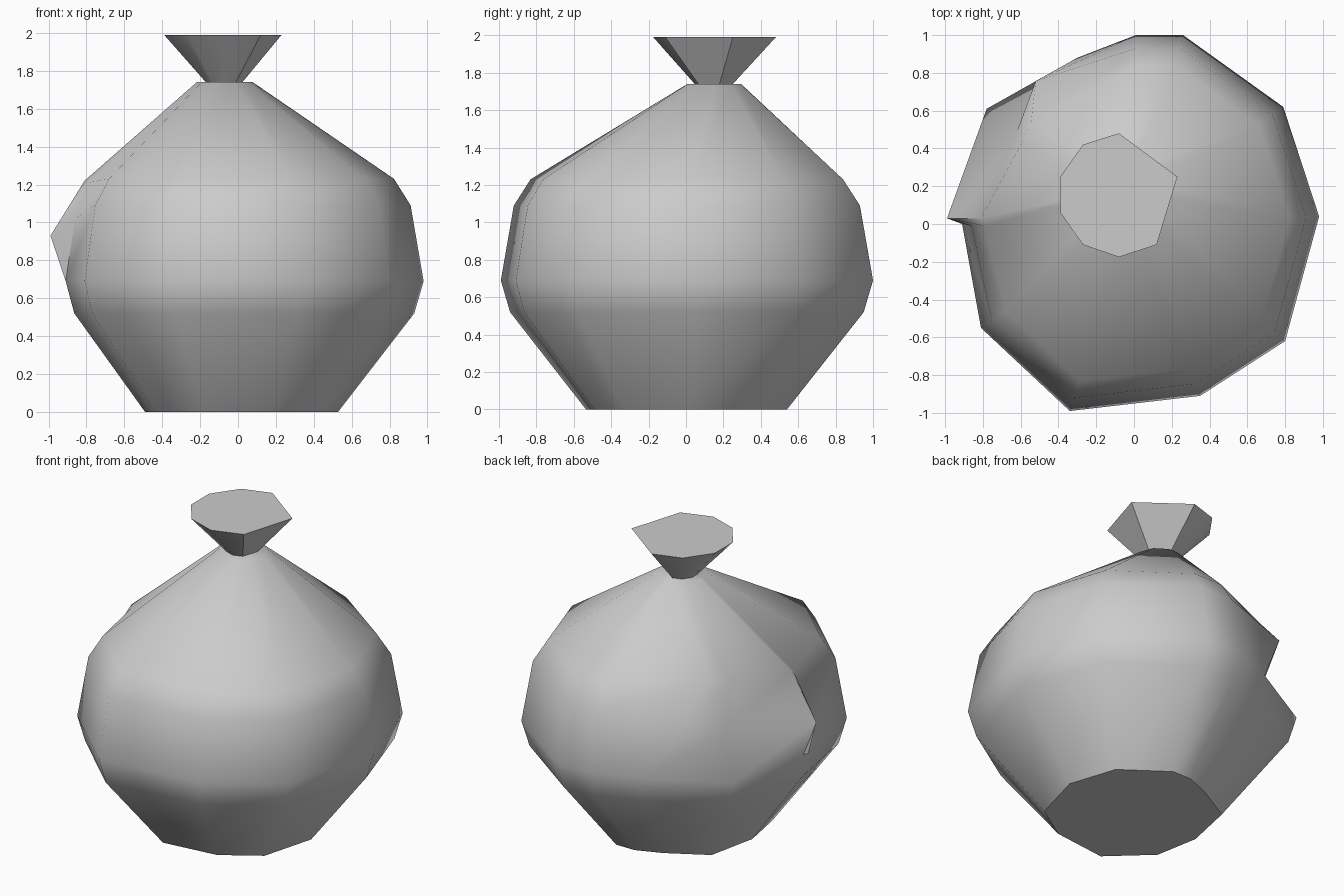
import bpy, bmesh, math

if "Cube" in bpy.data.objects:
    bpy.data.objects.remove(bpy.data.objects["Cube"])


def loft(name, rings, angle):
    """Skin a list of equal-length vertex rings and cap both ends."""
    bm = bmesh.new()
    vr = [[bm.verts.new(p) for p in ring] for ring in rings]
    n = len(vr[0])
    for a, b in zip(vr, vr[1:]):
        for i in range(n):
            j = (i + 1) % n
            bm.faces.new((a[i], a[j], b[j], b[i]))
    bm.faces.new(vr[0][::-1])
    bm.faces.new(vr[-1])
    bmesh.ops.recalc_face_normals(bm, faces=bm.faces)
    me = bpy.data.meshes.new(name)
    bm.to_mesh(me)
    bm.free()
    ob = bpy.data.objects.new(name, me)
    bpy.context.collection.objects.link(ob)
    bpy.ops.object.select_all(action='DESELECT')
    ob.select_set(True)
    bpy.context.view_layer.objects.active = ob
    bpy.ops.object.shade_smooth_by_angle(angle=math.radians(angle))
    return ob


# Sack body: widest outline, counter-clockwise from the right
rim = [(0.98, 0.04), (0.79, 0.62), (0.26, 1.0), (0.01, 1.0), (-0.30, 0.88),
       (-0.78, 0.61), (-0.90, 0.04), (-0.91, 0.0), (-0.81, -0.55),
       (-0.34, -0.99), (0.35, -0.91), (0.80, -0.62)]
levels = [(0.0, 0.54), (0.52, 0.95), (0.69, 1.0), (1.09, 0.93), (1.23, 0.84)]
rings = [[(x * s, y * s, z) for x, y in rim] for z, s in levels]

# Folds and dent on the back left
rings[3][4] = (-0.52, 0.757, 1.07)
rings[3][5] = (-0.62, 0.49, 0.94)
rings[3][6] = (-0.99, 0.03, 0.93)
rings[3][7] = (-0.86, -0.01, 1.02)
rings[4][4] = (-0.545, 0.54, 1.30)
rings[4][5] = (-0.60, 0.42, 1.24)
rings[4][6] = (-0.81, 0.03, 1.22)
rings[4][7] = (-0.79, -0.01, 1.21)

# Gathered neck
cx, cy = -0.07, 0.147
neck = []
for x, y in rim:
    a = math.atan2(y, x)
    neck.append((cx + 0.148 * math.cos(a), cy + 0.148 * math.sin(a), 1.74))
rings.append(neck)
loft("sack_body", rings, 48)

# Flared tied top
flare = [(0.23, 0.25), (-0.08, 0.48), (-0.27, 0.42), (-0.39, 0.25),
         (-0.39, 0.06), (-0.27, -0.11), (-0.08, -0.175), (0.12, -0.11)]
low = [(cx + (x - cx) * 0.27, cy + (y - cy) * 0.27, 1.725) for x, y in flare]
loft("tied_top", [low, [(x, y, 1.99) for x, y in flare]], 30)
